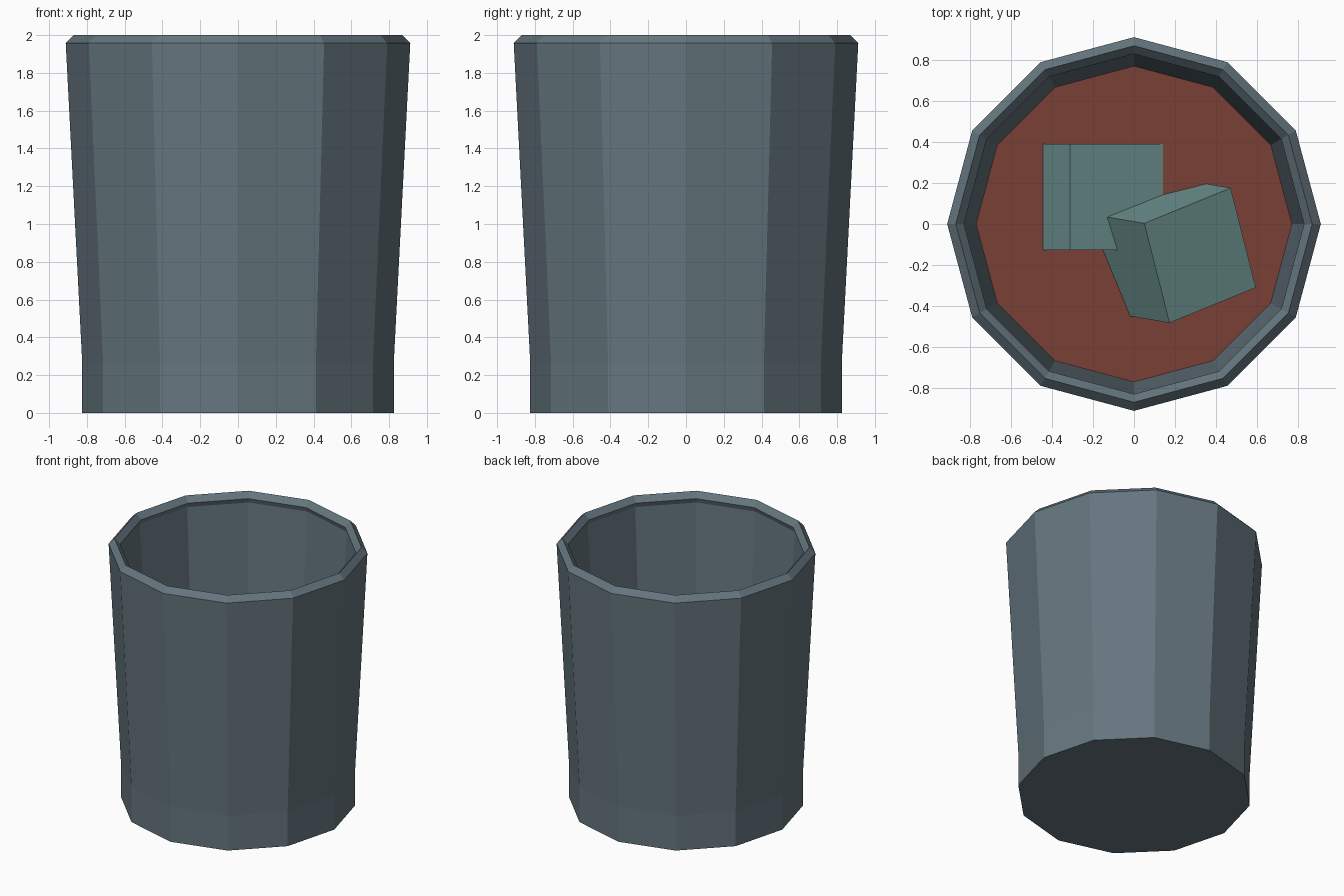
import bpy, bmesh, math
from mathutils import Matrix, Vector

if "Cube" in bpy.data.objects:
    bpy.data.objects.remove(bpy.data.objects["Cube"])

SIDES = 12
LEVEL = 0.77     # drink surface height
ICE = 0.518      # ice cube edge length


def material(name, color):
    m = bpy.data.materials.new(name)
    m.diffuse_color = (*color, 1)
    m.use_nodes = True
    m.node_tree.nodes["Principled BSDF"].inputs["Base Color"].default_value = m.diffuse_color
    return m


def lathe(name, profile, mat=None):
    """Faceted solid from (radius, height) rings, capped at both ends."""
    bm = bmesh.new()
    rings = [[bm.verts.new((r * math.cos(a), r * math.sin(a), z))
              for a in (math.tau * i / SIDES for i in range(SIDES))]
             for r, z in profile]
    for lo, hi in zip(rings, rings[1:]):
        for i in range(SIDES):
            j = (i + 1) % SIDES
            bm.faces.new((lo[i], lo[j], hi[j], hi[i]))
    bm.faces.new(rings[0][::-1])
    bm.faces.new(rings[-1])
    bmesh.ops.recalc_face_normals(bm, faces=bm.faces)
    mesh = bpy.data.meshes.new(name)
    bm.to_mesh(mesh)
    bm.free()
    obj = bpy.data.objects.new(name, mesh)
    bpy.context.collection.objects.link(obj)
    if mat:
        mesh.materials.append(mat)
    return obj


def ice_cube(name, center, x_dir, z_dir, mat):
    x, z = Vector(x_dir).normalized(), Vector(z_dir).normalized()
    y = z.cross(x).normalized()
    x = y.cross(z)
    bpy.ops.mesh.primitive_cube_add(size=ICE)
    obj = bpy.context.object
    obj.name = name
    obj.matrix_world = Matrix.Translation(center) @ Matrix((x, y, z)).transposed().to_4x4()
    obj.data.materials.append(mat)


# Tumbler: thick base, flared wall, bevelled rim with a small inner lip, hollow inside
glass = material("glass", (0.13, 0.18, 0.21))
lathe("glass_tumbler", [(0.825, 0), (0.825, 0.27), (0.912, 1.957), (0.87, 2.0),
                        (0.83, 1.957), (0.842, 1.922), (0.74, 0.27)], glass)

# Drink filling the lower part of the tumbler
lathe("drink", [(0.74, 0.275), (0.771, LEVEL)], material("drink", (0.19, 0.05, 0.037)))

# Two tilted ice cubes, partly sunk in the drink
ice = material("ice", (0.16, 0.30, 0.29))
t = math.radians(28.4)
ice_cube("ice_cube_left", (-0.207, 0.131, LEVEL - 0.106),
         (math.cos(t), 0, -math.sin(t)), (math.sin(t), 0, math.cos(t)), ice)
ice_cube("ice_cube_right", (0.185, -0.13, LEVEL + 0.028),
         (0.414, 0.171, -0.247), (0.275, -0.047, 0.436), ice)
